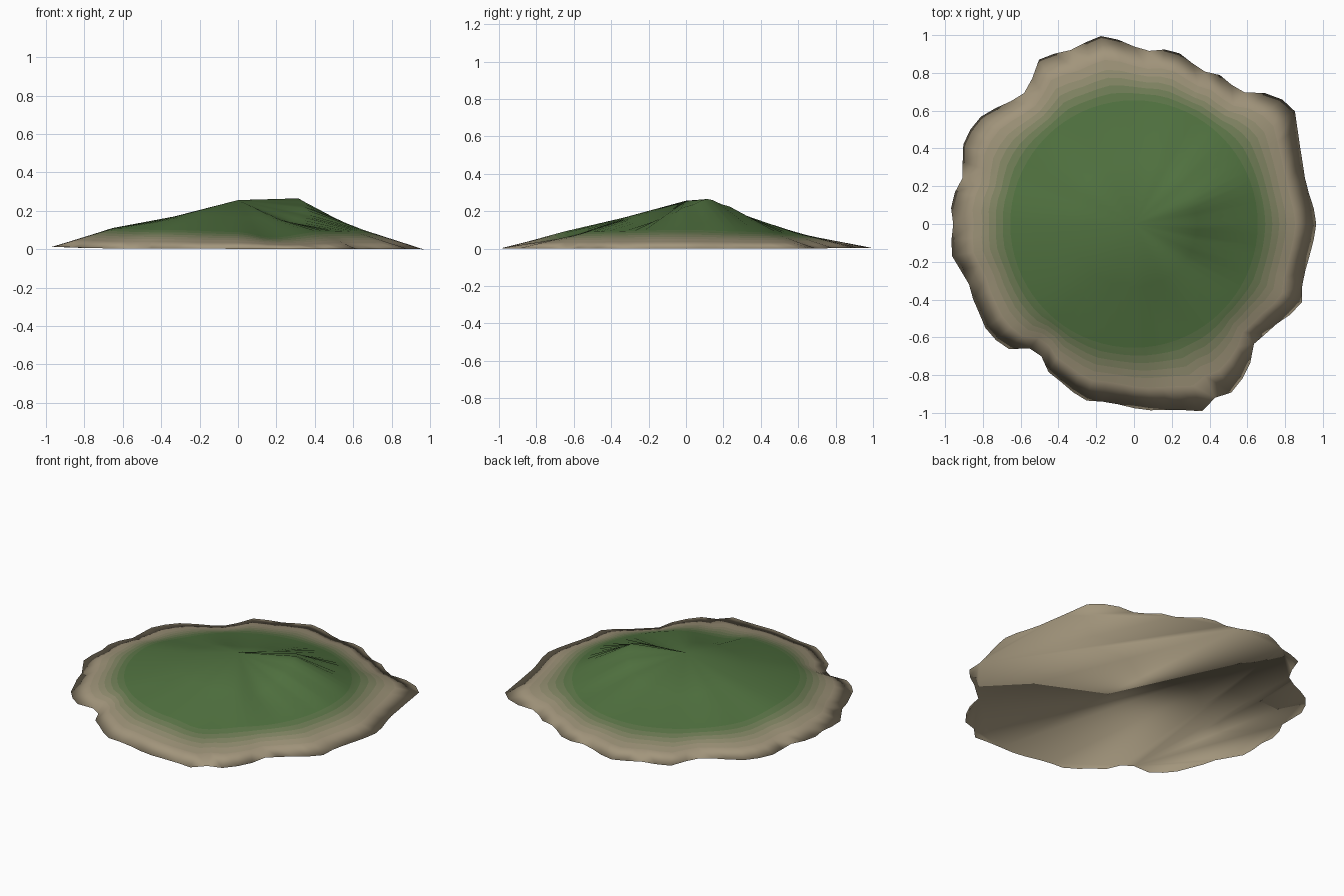
import bpy, bmesh, math

if "Cube" in bpy.data.objects:
    bpy.data.objects.remove(bpy.data.objects["Cube"])

N = 72  # spokes, one every 5 degrees

# Shoreline radius for each spoke, counter-clockwise from +x
SHORE = [
    .965, .955, .94, .937, .95, .97, 1.0, 1.04, 1.025, .98, .91, .90,
    .91, .89, .905, .935, .938, .92, .94, .98, 1.01, .995, .98, .995,
    1.005, .94, .905, .92, .955, .99, 1.0, .997, .965, .94, .963, .972,
    .957, .97, .978, .95, .93, .94, .946, .96, .955, .936, .86, .855,
    .905, .92, .947, .968, .955, .958, .975, .99, 1.0, 1.02, 1.055, 1.015,
    1.03, 1.0, .958, .898, .907, .922, .957, .98, .948, .94, .945, .955]

# Height of the upper and lower slopes by direction (degrees, z)
UPPER = [(0, .225), (20, .265), (40, .23), (60, .185), (90, .15), (120, .135),
         (150, .16), (180, .17), (225, .175), (270, .165), (300, .165),
         (325, .14), (345, .18), (360, .225)]
LOWER = [(0, .10), (30, .09), (60, .075), (90, .07), (150, .08), (180, .11),
         (240, .10), (270, .09), (285, .06), (310, .09), (360, .10)]
RIM = [(0, 0), (120, .004), (180, .013), (240, .003), (360, 0)]


def height(table, deg):
    for (a, za), (b, zb) in zip(table, table[1:]):
        if a <= deg <= b:
            t = (deg - a) / (b - a)
            t = t * t * (3 - 2 * t)
            return za + (zb - za) * t


def material(name, t):
    grass, sand = (.08, .165, .05), (.36, .30, .20)
    m = bpy.data.materials.new(name)
    m.diffuse_color = (*[g + (s - g) * t for g, s in zip(grass, sand)], 1)
    m.use_nodes = True
    m.node_tree.nodes["Principled BSDF"].inputs["Base Color"].default_value = m.diffuse_color
    return m


# Concentric bands: radius fraction and sand blend of the band ending there
BANDS = [(1 / 3, 0), (2 / 3, 0), (.71, .1), (.75, .28), (.79, .5),
         (.83, .72), (.88, .9), (1.0, 1.0)]

mesh = bpy.data.meshes.new("island")
for f, blend in BANDS:
    mesh.materials.append(material(f"ground_{int(blend * 100)}", blend))

bm = bmesh.new()
apex = bm.verts.new((0, 0, .256))
previous = None
for band, (f, blend) in enumerate(BANDS):
    ring = []
    for i in range(N):
        deg = i * 360 / N
        a = math.radians(deg)
        low, rim = height(LOWER, deg), height(RIM, deg)
        if band == 0:
            r, z = .335, height(UPPER, deg)
        else:
            # the inner slope is rounder than the ragged shore
            t = (f - 2 / 3) * 3
            r = .655 + (SHORE[i] - .655) * t
            z = low + (rim - low) * t
        ring.append(bm.verts.new((r * math.cos(a), r * math.sin(a), z)))
    for i in range(N):
        j = (i + 1) % N
        if previous is None:
            face = bm.faces.new((apex, ring[i], ring[j]))
        else:
            face = bm.faces.new((previous[i], ring[i], ring[j], previous[j]))
        face.material_index = band
    previous = ring

# Closed underside
base = bm.faces.new(list(reversed(previous)))
base.material_index = len(BANDS) - 1
for face in bm.faces:
    face.smooth = True
bm.to_mesh(mesh)
bm.free()

island = bpy.data.objects.new("island", mesh)
bpy.context.collection.objects.link(island)
